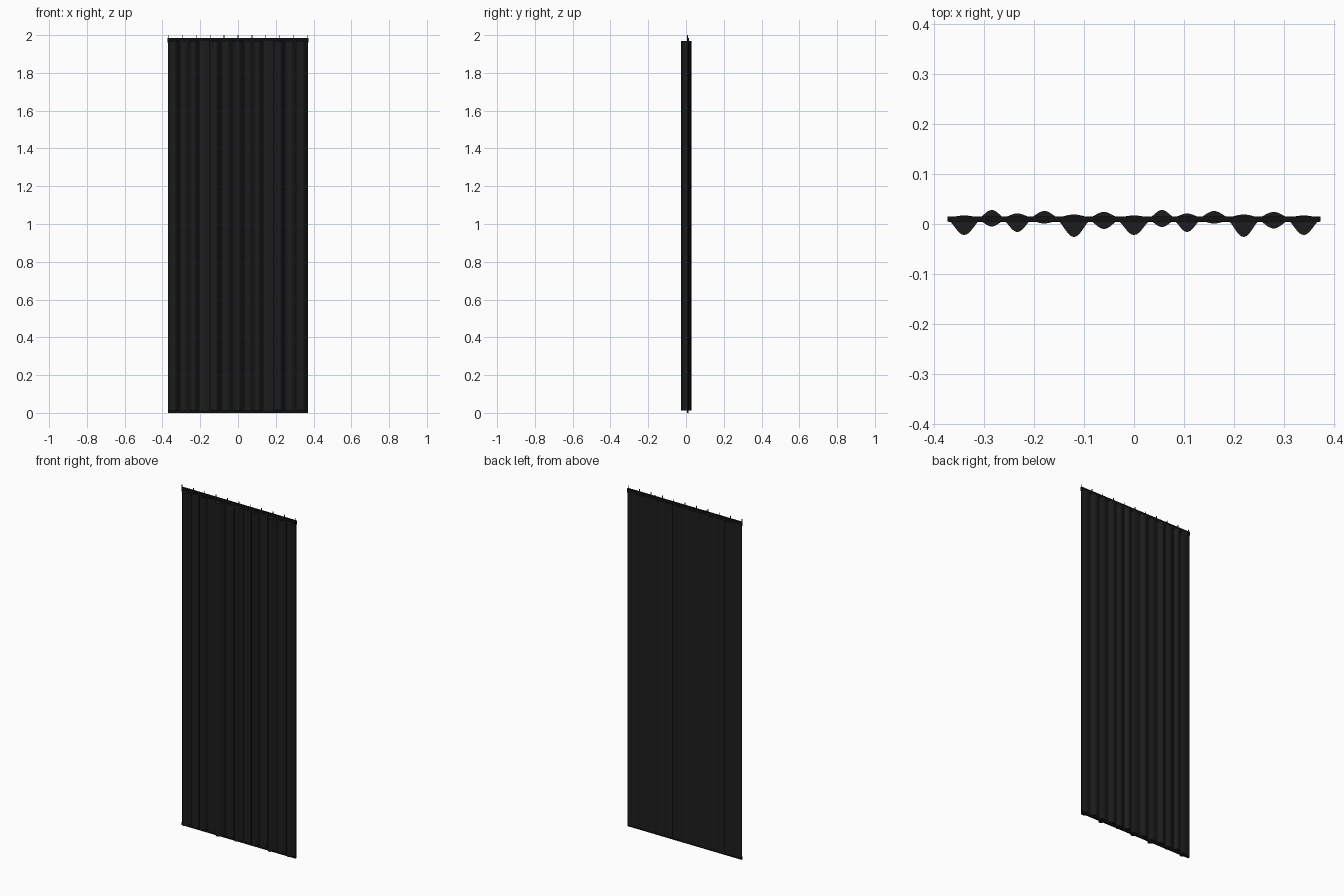
import bpy, bmesh, math

if "Cube" in bpy.data.objects:
    bpy.data.objects.remove(bpy.data.objects["Cube"])


def material(name, v):
    m = bpy.data.materials.new(name)
    m.diffuse_color = (v, v, v * 1.05, 1)
    m.use_nodes = True
    m.node_tree.nodes["Principled BSDF"].inputs["Base Color"].default_value = m.diffuse_color
    return m


cloth = material("black_cloth", 0.012)
trim = material("dark_trim", 0.006)
metal = material("hook_metal", 0.02)


def finish(name, bm, mat):
    bmesh.ops.recalc_face_normals(bm, faces=bm.faces)
    me = bpy.data.meshes.new(name)
    bm.to_mesh(me)
    bm.free()
    me.materials.append(mat)
    ob = bpy.data.objects.new(name, me)
    bpy.context.collection.objects.link(ob)
    return ob


def box(name, x0, x1, y0, y1, z0, z1, mat):
    bm = bmesh.new()
    bmesh.ops.create_cube(bm, size=1)
    for v in bm.verts:
        v.co.x = (x0 + x1) / 2 + v.co.x * (x1 - x0)
        v.co.y = (y0 + y1) / 2 + v.co.y * (y1 - y0)
        v.co.z = (z0 + z1) / 2 + v.co.z * (z1 - z0)
    return finish(name, bm, mat)


# Vertical folds: outline closed by a front and a back bulge per fold
edges = [-.37, -.308, -.26, -.206, -.152, -.088, -.032, .032, .08, .132, .188, .25, .308, .37]
front = [-.022, -.005, -.016, .001, -.026, -.01, -.022, -.006, -.016, .001, -.026, -.009, -.022]
back = [.017, .028, .021, .026, .019, .024, .017, .028, .021, .026, .019, .024, .017]


def bulges(depths, base, steps=12):
    pts = []
    for a, b, d in zip(edges, edges[1:], depths):
        for i in range(steps):
            t = i / steps
            pts.append((a + (b - a) * t, base + (d - base) * math.sin(math.pi * t) ** 1.4))
    return pts + [(edges[-1], base)]


outline = bulges(front, 0.007) + bulges(back, 0.013)[::-1]
bm = bmesh.new()
base = bm.faces.new([bm.verts.new((x, y, 0.012)) for x, y in outline])
top = bmesh.ops.extrude_face_region(bm, geom=[base], use_keep_orig=True)["geom"]
for v in top:
    if isinstance(v, bmesh.types.BMVert):
        v.co.z = 1.97
curtain = finish("curtain_folds", bm, cloth)
bpy.context.view_layer.objects.active = curtain
curtain.select_set(True)
bpy.ops.object.shade_smooth_by_angle(angle=math.radians(40))

# Header tape and bottom hem
box("header_tape", -.372, .372, .005, .015, 1.962, 1.985, trim)
box("bottom_hem", -.37, .37, .004, .014, 0, .016, trim)

# Hooks along the top
for i in range(11):
    x = -.37 + .074 * i
    box(f"hook_{i}", x - .0015, x + .0015, .006, .010, 1.97, 2.0, metal)
